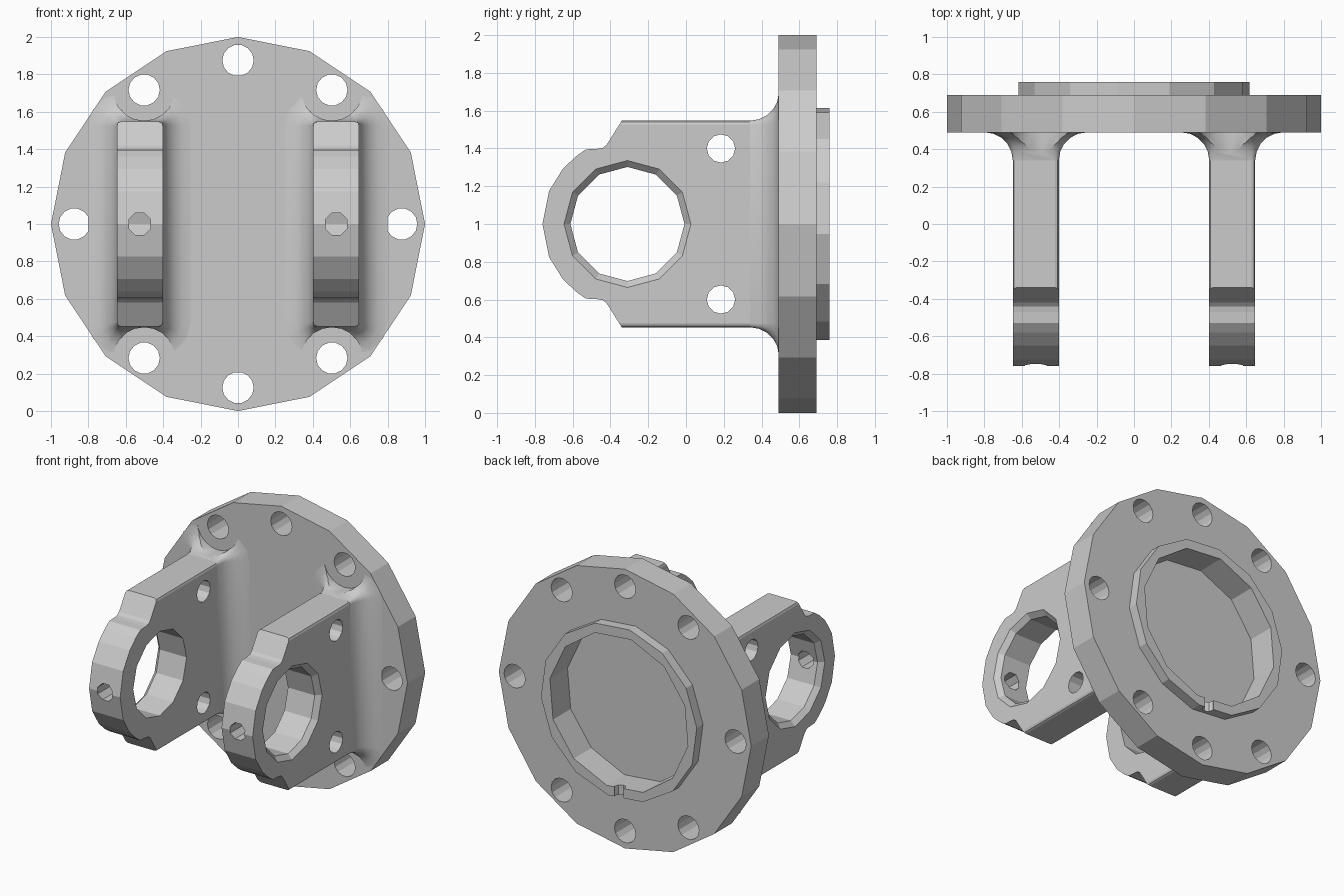
import bpy, bmesh
from math import sin, cos, pi, radians

if "Cube" in bpy.data.objects:
    bpy.data.objects.remove(bpy.data.objects["Cube"], do_unlink=True)

MID_Z = 1.0          # height of the flange axis
FACE_Y = 0.49        # front face of the flange
ARM_X, ARM_HALF = 0.525, 0.123
ARM_TOP = 0.547      # arm half height
BORE_Y = -0.31


def loft(name, rings):
    """Closed solid through a list of equal-length point rings."""
    bm = bmesh.new()
    rows = [[bm.verts.new(p) for p in ring] for ring in rings]
    n = len(rows[0])
    for a, b in zip(rows, rows[1:]):
        for i in range(n):
            j = (i + 1) % n
            bm.faces.new((a[i], a[j], b[j], b[i]))
    bm.faces.new(rows[0])
    bm.faces.new(rows[-1])
    bmesh.ops.recalc_face_normals(bm, faces=bm.faces)
    mesh = bpy.data.meshes.new(name)
    bm.to_mesh(mesh)
    bm.free()
    obj = bpy.data.objects.new(name, mesh)
    bpy.context.collection.objects.link(obj)
    return obj


def turned(name, axis, centre, sections, sides=12, phase=0):
    """Faceted round solid; sections are (position along axis, radius)."""
    place = {"X": lambda u, v, w: (w, u, v),
             "Y": lambda u, v, w: (u, w, v),
             "Z": lambda u, v, w: (u, v, w)}[axis]
    angles = [radians(phase) + 2 * pi * i / sides for i in range(sides)]
    return loft(name, [[place(centre[0] + r * cos(a), centre[1] + r * sin(a), w)
                        for a in angles] for w, r in sections])


def combine(obj, other, operation="DIFFERENCE"):
    other.hide_render = True
    mod = obj.modifiers.new("Boolean", "BOOLEAN")
    mod.operation, mod.solver, mod.object = operation, "EXACT", other
    bpy.ops.object.select_all(action="DESELECT")
    bpy.context.view_layer.objects.active = obj
    obj.select_set(True)
    bpy.ops.object.modifier_apply(modifier=mod.name)
    bpy.data.objects.remove(other, do_unlink=True)


def rounded_rect(cx, y, hx, hz, r):
    """Rounded rectangle facing along y."""
    pts = []
    for k, (sx, sz) in enumerate(((1, 1), (-1, 1), (-1, -1), (1, -1))):
        for step in range(4):
            a = pi / 2 * (k + step / 3)
            pts.append((cx + sx * (hx - r) + r * cos(a), y,
                        MID_Z + sz * (hz - r) + r * sin(a)))
    return pts


# Flange with rear spigot ring, recess and drain notch
flange = turned("mounting_flange", "Y", (0, MID_Z), [(FACE_Y, 1), (0.69, 1)], 16)
combine(flange, turned("spigot", "Y", (0, MID_Z), [(0.6, 0.62), (0.76, 0.62)], 14, -5), "UNION")
combine(flange, turned("recess", "Y", (0, MID_Z), [(0.56, 0.555), (0.9, 0.555)], 12, 10))
combine(flange, turned("notch", "Z", (0, 0.75), [(0.3, 0.04), (0.6, 0.04)], 8))

# Bolt circle
for angle in (0, 55, 90, 125, 180, 235, 270, 305):
    a = radians(angle)
    centre = (0.875 * cos(a), MID_Z + 0.875 * sin(a))
    combine(flange, turned("bolt_hole", "Y", centre, [(0.4, 0.084), (0.8, 0.084)], 14))

# Upper half of the arm side profile as (y, height above the axis)
upper = [(0.55, ARM_TOP), (-0.34, ARM_TOP), (-0.42, 0.42), (-0.44, 0.403),
         (-0.47, 0.398), (-0.53, 0.395), (-0.58, 0.36), (-0.65, 0.295), (-0.725, 0.175)]
profile = upper + [(-0.76, 0)] + [(y, -h) for y, h in reversed(upper)]

for side, label in ((1, "left"), (-1, "right")):
    cx = side * ARM_X

    # Clevis arm with softened long edges
    arm = loft(label + "_arm", [[(cx + s * ARM_HALF, y, MID_Z + h) for y, h in profile]
                                for s in (-1, 1)])
    bm = bmesh.new()
    bm.from_mesh(arm.data)
    long_edges = [e for e in bm.edges
                  if all(abs(v.co.z - MID_Z) > ARM_TOP - 0.01 for v in e.verts)
                  and abs(e.verts[0].co.y - e.verts[1].co.y) > 0.5]
    bmesh.ops.bevel(bm, geom=long_edges, offset=0.02, segments=2, profile=0.5, affect="EDGES")
    bm.to_mesh(arm.data)
    bm.free()

    # Main bore, chamfered on the outer face
    outer = ARM_X + ARM_HALF
    combine(arm, turned("bore", "X", (BORE_Y, MID_Z),
                        [(side * 0.35, 0.302), (side * (outer - 0.034), 0.302),
                         (side * (outer + 0.02), 0.356)]))

    # Cross holes and nose hole
    for h in (-0.4, 0.4):
        combine(arm, turned("cross_hole", "X", (0.185, MID_Z + h),
                            [(cx - 0.2, 0.075), (cx + 0.2, 0.075)]))
    combine(arm, turned("nose_hole", "Y", (cx, MID_Z), [(-0.9, 0.063), (-0.5, 0.063)], 8, 22.5))

    # Concave flare where the arm meets the flange
    radius, rings = 0.15, []
    for i in range(6):
        a = pi / 2 * i / 5
        grow = radius * (1 - cos(a))
        rings.append(rounded_rect(cx, FACE_Y - radius * (1 - sin(a)),
                                  ARM_HALF + grow, ARM_TOP + grow, 0.02 + grow))
    flare = loft(label + "_arm_flare", rings)

    # Bolt head clearance cut into the flare
    for s in (-1, 1):
        combine(flare, turned("clearance", "Y", (side * 0.502, MID_Z + s * 0.717),
                              [(0.2, 0.165), (0.6, 0.165)], 20))
    bpy.ops.object.shade_smooth_by_angle(angle=radians(35))
